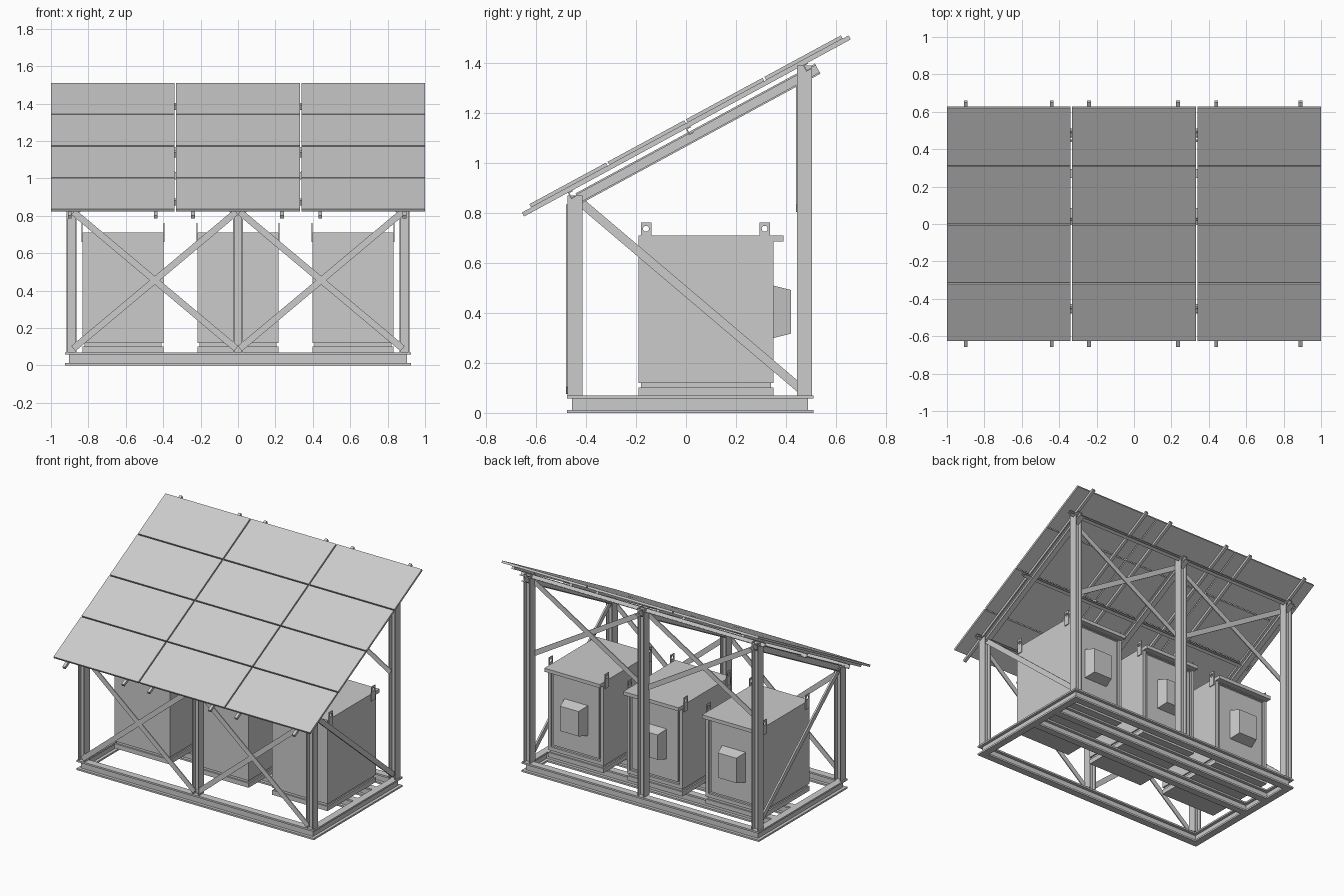
import bpy, bmesh
from math import cos, sin, pi, atan
from mathutils import Vector

if "Cube" in bpy.data.objects:
    bpy.data.objects.remove(bpy.data.objects["Cube"])

ANG = atan(0.542)          # roof pitch


def finish(name, bm):
    bmesh.ops.recalc_face_normals(bm, faces=bm.faces)
    me = bpy.data.meshes.new(name)
    bm.to_mesh(me)
    bm.free()
    ob = bpy.data.objects.new(name, me)
    bpy.context.collection.objects.link(ob)
    return ob


def add_prism(bm, profile, p, q, ref):
    """Sweep profile (a, b) from p to q; b runs along ref."""
    p, q, ref = Vector(p), Vector(q), Vector(ref)
    d = (q - p).normalized()
    b = (ref - d * ref.dot(d)).normalized()
    a = b.cross(d)
    r1, r2 = [[bm.verts.new(o + a * x + b * y) for x, y in profile] for o in (p, q)]
    n = len(profile)
    bm.faces.new(r1)
    bm.faces.new(r2)
    for i in range(n):
        j = (i + 1) % n
        bm.faces.new((r1[i], r1[j], r2[j], r2[i]))


def prism(name, profile, p, q, ref=(0, 0, 1)):
    bm = bmesh.new()
    add_prism(bm, profile, p, q, ref)
    return finish(name, bm)


def rect(w, h):
    return [(-w / 2, -h / 2), (w / 2, -h / 2), (w / 2, h / 2), (-w / 2, h / 2)]


def i_section(w, h, tf, tw):
    w, h, t = w / 2, h / 2, tw / 2
    f = h - tf
    return [(-w, -h), (w, -h), (w, -f), (t, -f), (t, f), (w, f),
            (w, h), (-w, h), (-w, f), (-t, f), (-t, -f), (-w, -f)]


def channel(w, h, t):
    return [(-w / 2, -h / 2), (w / 2, -h / 2), (w / 2, -h / 2 + t), (-w / 2 + t, -h / 2 + t),
            (-w / 2 + t, h / 2 - t), (w / 2, h / 2 - t), (w / 2, h / 2), (-w / 2, h / 2)]


def box(name, x0, x1, y0, y1, z0, z1):
    ym, zm = (y0 + y1) / 2, (z0 + z1) / 2
    return prism(name, rect(y1 - y0, z1 - z0), (x0, ym, zm), (x1, ym, zm))


def roof(x, s, n):
    """Point on the roof: s up the slope, n above the panel surface."""
    return Vector((x, s * cos(ANG) - n * sin(ANG), 1.175 + s * sin(ANG) + n * cos(ANG)))


NORMAL = (0, -sin(ANG), cos(ANG))

# Base frame of I-beams
beam = i_section(0.05, 0.07, 0.012, 0.008)
for nm, y, xe in (("front", -0.452, 0.925), ("rear", 0.485, 0.925),
                  ("inner_a", 0.06, 0.9), ("inner_b", 0.27, 0.9)):
    if xe > 0.92:   # flanges run full length, web stops at the side webs
        for z in (0.006, 0.064):
            box(f"base_{nm}_flange", -xe, xe, y - 0.025, y + 0.025, z - 0.006, z + 0.006)
        box(f"base_{nm}_web", -0.904, 0.904, y - 0.004, y + 0.004, 0.012, 0.058)
    else:
        prism(f"base_{nm}_beam", beam, (-xe, y, 0.035), (xe, y, 0.035))
for x in (-0.9, 0.9):
    prism("base_side_beam", beam, (x, -0.45, 0.035), (x, 0.483, 0.035))

# Posts and rafters
for x in (-0.89, 0, 0.89):
    prism("front_post", i_section(0.06, 0.052, 0.007, 0.007), (x, -0.445, 0.07), (x, -0.445, 0.87), (1, 0, 0))
    prism("rear_post", i_section(0.06, 0.052, 0.007, 0.007), (x, 0.474, 0.07), (x, 0.474, 1.39), (1, 0, 0))
    prism("rafter", i_section(0.036, 0.046, 0.007, 0.007), roof(x, -0.53, -0.073), roof(x, 0.56, -0.073), NORMAL)

# Diagonal bracing, front bays, rear upper bays and both ends
flat = rect(0.035, 0.007)
for m in (-1, 1):
    for i, (a, b) in enumerate(((0.88, 0.01), (0.01, 0.88))):
        off = 0.006 * i
        prism("front_brace", flat, (m * a, -0.476 + off, 0.09), (m * b, -0.476 + off, 0.82), (0, 1, 0))
        prism("rear_brace", flat, (m * a, 0.443 + off, 0.82), (m * b, 0.443 + off, 1.34), (0, 1, 0))
    prism("end_brace", rect(0.035, 0.012), (m * 0.89, -0.43, 0.85), (m * 0.89, 0.46, 0.095), (1, 0, 0))

# Purlins across and rails up the slope
for s in (-0.545, -0.008, 0.525):
    prism("purlin", channel(0.022, 0.03, 0.005), roof(-0.95, s, -0.047), roof(0.95, s, -0.047), NORMAL)
for x in (-0.9, -0.44, -0.24, 0.235, 0.44, 0.89):
    prism("panel_rail", rect(0.02, 0.018), roof(x, -0.755, -0.024), roof(x, 0.732, -0.024), NORMAL)

# Roof panels, three columns by four rows
S0, S1, GAP = -0.713, 0.705, 0.008
pw, pl = (2 - 2 * GAP) / 3, (S1 - S0 - 3 * GAP) / 4
for c in range(3):
    for r in range(4):
        x = -1 + pw / 2 + c * (pw + GAP)
        s = S0 + r * (pl + GAP)
        prism("roof_panel", rect(pw, 0.015), roof(x, s, -0.0075), roof(x, s + pl, -0.0075), NORMAL)


def lug(x, y):
    """Lifting plate with a round hole, made as two halves."""
    bm = bmesh.new()
    for m in (-1, 1):
        arc = [(m * 0.012 * sin(pi * i / 8), 0.737 - 0.012 * cos(pi * i / 8)) for i in range(9)]
        prof = [(0, 0.66)] + arc + [(0, 0.762), (m * 0.021, 0.762), (m * 0.021, 0.66)]
        add_prism(bm, prof, (x - 0.003, y, 0), (x + 0.003, y, 0), (0, 0, 1))
    finish("lifting_lug", bm)


# Equipment cabinets, doors facing the rear
for cx in (-0.615, 0, 0.615):
    l, r = cx - 0.216, cx + 0.216
    box("cabinet_plinth", l, r, -0.19, 0.35, 0.07, 0.102)
    box("cabinet_groove", l + 0.01, r - 0.01, -0.18, 0.34, 0.102, 0.125)
    box("cabinet_body", l, r, -0.19, 0.335, 0.12, 0.71)
    # door surround
    box("door_jamb", l, l + 0.022, 0.335, 0.35, 0.12, 0.71)
    box("door_jamb", r - 0.022, r, 0.335, 0.35, 0.12, 0.71)
    box("door_sill", l + 0.022, r - 0.022, 0.335, 0.35, 0.12, 0.145)
    box("door_head", l + 0.022, r - 0.022, 0.335, 0.35, 0.68, 0.71)
    box("door_panel", l + 0.036, r - 0.036, 0.335, 0.345, 0.16, 0.668)
    box("door_hood", l, r, 0.35, 0.39, 0.685, 0.71)
    # tapered vent cover
    bm = bmesh.new()
    rings = [[bm.verts.new((cx + a * w, y, z)) for a, z in ((-1, z0), (1, z0), (1, z1), (-1, z1))]
             for y, w, z0, z1 in ((0.34, 0.092, 0.297, 0.512), (0.42, 0.072, 0.317, 0.492))]
    for ring in rings:
        bm.faces.new(ring)
    for i in range(4):
        j = (i + 1) % 4
        bm.faces.new((rings[0][i], rings[0][j], rings[1][j], rings[1][i]))
    finish("vent_cover", bm)
    for x in (l - 0.003, r + 0.003):
        for y in (-0.16, 0.315):
            lug(x, y)
